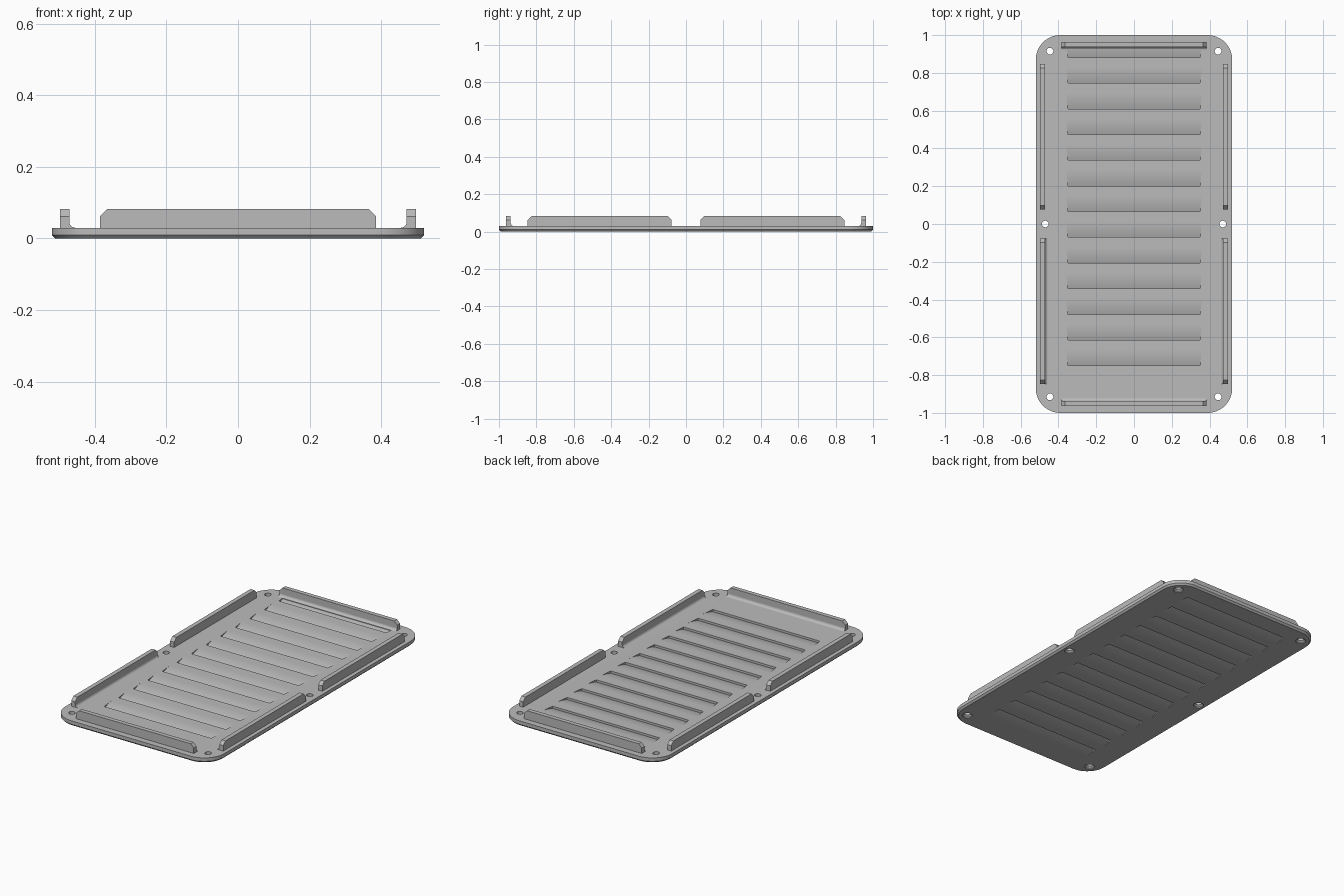
import bpy, bmesh, math
from mathutils import Matrix

cube = bpy.data.objects.get("Cube")
if cube:
    bpy.data.objects.remove(cube, do_unlink=True)

grey = bpy.data.materials.new("warm_grey_metal")
grey.use_nodes = True
grey.diffuse_color = (0.5, 0.5, 0.5, 1)
grey.node_tree.nodes["Principled BSDF"].inputs["Base Color"].default_value = (0.5, 0.5, 0.5, 1)

HALF_X, HALF_Y, THICK, RADIUS = 0.52, 1.0, 0.03, 0.13


def make_object(name, bm):
    bmesh.ops.recalc_face_normals(bm, faces=bm.faces)
    mesh = bpy.data.meshes.new(name)
    bm.to_mesh(mesh)
    bm.free()
    mesh.materials.append(grey)
    obj = bpy.data.objects.new(name, mesh)
    bpy.context.collection.objects.link(obj)
    return obj


def loft(bm, rings):
    """Skin a stack of equal rings and cap both ends."""
    loops = [[bm.verts.new(p) for p in ring] for ring in rings]
    for a, b in zip(loops, loops[1:]):
        for i in range(len(a)):
            j = (i + 1) % len(a)
            bm.faces.new((a[i], a[j], b[j], b[i]))
    bm.faces.new(loops[0][::-1])
    bm.faces.new(loops[-1])


def plate_ring(inset, z, steps=12):
    ring = []
    r = RADIUS - inset
    for k, (sx, sy) in enumerate([(1, 1), (-1, 1), (-1, -1), (1, -1)]):
        for i in range(steps + 1):
            a = math.pi / 2 * (k + i / steps)
            ring.append((sx * (HALF_X - RADIUS) + r * math.cos(a),
                         sy * (HALF_Y - RADIUS) + r * math.sin(a), z))
    return ring


def circle(x, y, r, z, n=24):
    return [(x + r * math.cos(2 * math.pi * i / n),
             y + r * math.sin(2 * math.pi * i / n), z) for i in range(n)]


# Base plate with a chamfered lower edge
bm = bmesh.new()
loft(bm, [plate_ring(0.01, 0), plate_ring(0, 0.01), plate_ring(0, THICK)])
plate = make_object("base_plate", bm)

# Screw hole cutter, countersunk from below
bm = bmesh.new()
holes = [(0.445, 0.915), (0.47, 0.0), (0.445, -0.915)]
for side in (-1, 1):
    for x, y in holes:
        loft(bm, [circle(side * x, y, r, z) for r, z in
                  ((0.028, -0.01), (0.028, 0.006), (0.018, 0.014), (0.018, 0.05))])
hole_cutter = make_object("screw_hole_cutter", bm)


def louvre(bm, y0, flip):
    """Curved scoop, deepest at y0; flip turns it over for the underside."""
    run, depth, steps = 0.085, 0.013, 8
    profile = [(run, 0.02), (0, 0.02)]
    profile += [(run * i / steps, -depth * (1 - i / steps) ** 2) for i in range(steps + 1)]
    rings = []
    for side in (-1, 1):
        ring = []
        for y, z in profile:
            x = side * (0.35 + 0.01 * y / run)
            ring.append((x, y0 - y, -z) if flip else (x, y0 + y, THICK + z))
        rings.append(ring)
    loft(bm, rings)


# Louvre cutters for the top and underside
cutters = [hole_cutter]
for name, flip in (("upper_louvre_cutter", False), ("lower_louvre_cutter", True)):
    bm = bmesh.new()
    for i in range(13):
        louvre(bm, -0.75 + i * 0.136, flip)
    cutters.append(make_object(name, bm))

for cutter in cutters:
    cutter.hide_render = True
    cutter.hide_set(True)
    mod = plate.modifiers.new(cutter.name, 'BOOLEAN')
    mod.operation = 'DIFFERENCE'
    mod.solver = 'EXACT'
    mod.object = cutter

# Apply the cuts and drop the cutters
depsgraph = bpy.context.evaluated_depsgraph_get()
cut_mesh = bpy.data.meshes.new_from_object(plate.evaluated_get(depsgraph))
plate.modifiers.clear()
plate.data = cut_mesh
for cutter in cutters:
    bpy.data.objects.remove(cutter, do_unlink=True)

bpy.ops.object.select_all(action='DESELECT')
plate.select_set(True)
bpy.context.view_layer.objects.active = plate
bpy.ops.object.shade_smooth_by_angle(angle=math.radians(25))


def rail(name, location, turn, foot):
    """Upright strip along local x; its foot fillet is on local +y."""
    half, chamfer, top, width = 0.385, 0.02, 0.082, 0.026
    bm = bmesh.new()
    side = [(-half, 0.025), (half, 0.025), (half, top - chamfer),
            (half - chamfer, top), (chamfer - half, top), (-half, top - chamfer)]
    loft(bm, [[(x, y, z) for x, z in side] for y in (0, width)])
    if foot:
        # Concave fillet where the rail meets the plate
        r = 0.016
        arc = [(width + r - r * math.cos(a), THICK + r - r * math.sin(a))
               for a in (math.pi / 2 * i / 5 for i in range(6))]
        arc += [(width + r, THICK - 0.003), (width - 0.003, THICK - 0.003),
                (width - 0.003, THICK + r)]
        loft(bm, [[(x, y, z) for y, z in arc] for x in (-half, half)])
    bm.transform(Matrix.Translation(location) @ Matrix.Rotation(turn, 4, 'Z'))
    make_object(name, bm)


# Retaining rails around the edge
rail("front_rail", (0, -0.963, 0), 0, True)
rail("back_rail", (0, 0.963, 0), math.pi, True)
for label, y, foot in (("front", -0.462, True), ("back", 0.462, False)):
    rail("right_" + label + "_rail", (-0.497, y, 0), -math.pi / 2, foot)
    rail("left_" + label + "_rail", (0.497, y, 0), math.pi / 2, foot)
